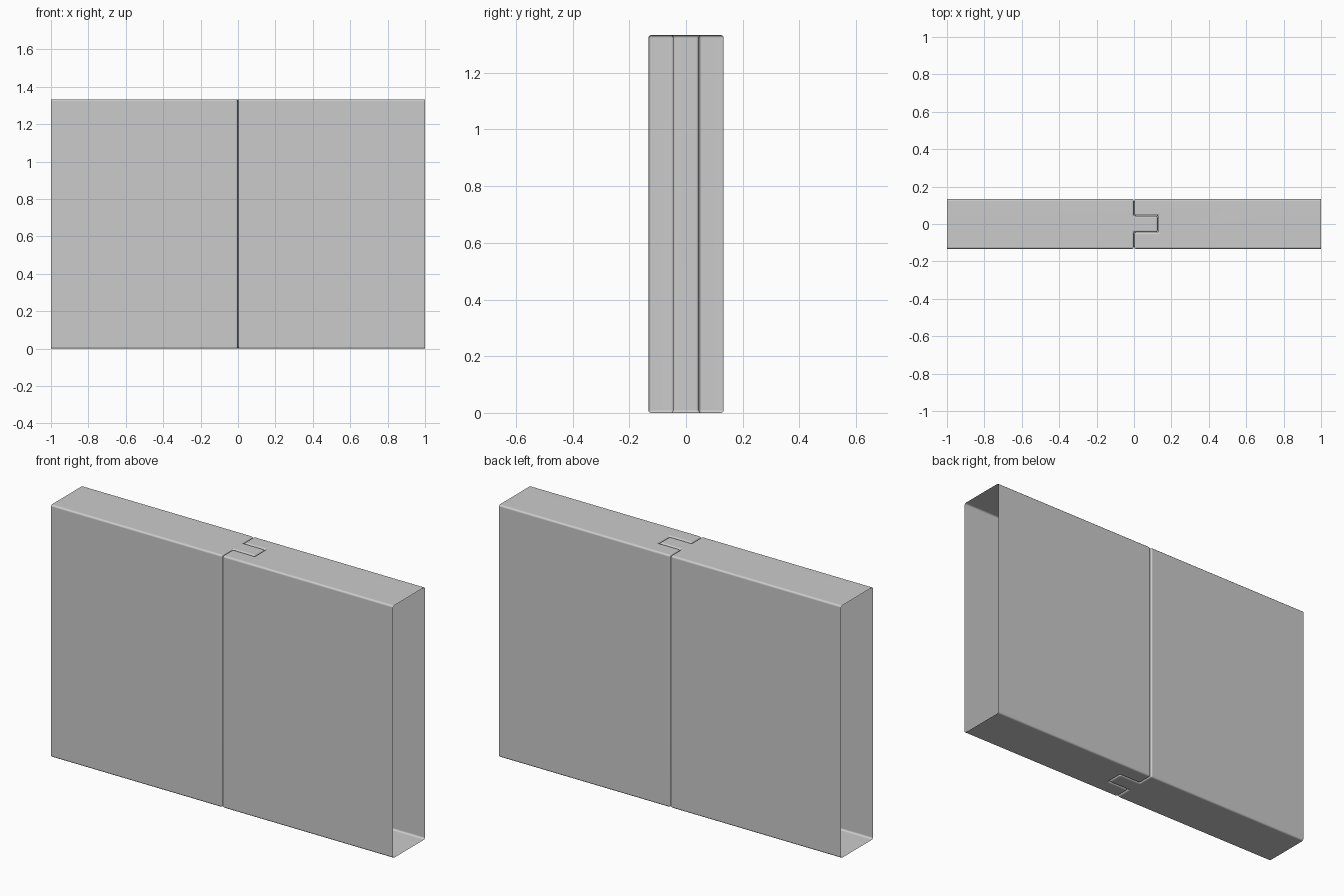
import bpy, bmesh
from mathutils import Vector

if "Cube" in bpy.data.objects:
    bpy.data.objects.remove(bpy.data.objects["Cube"])

LENGTH, HALF_T, HEIGHT = 1.0, 0.133, 1.333   # panel length, half thickness, height
KEY = 0.0445                                 # half width of tongue
BEVEL = 0.01


def panel(name, end_x, seam_x, key_w, key_x):
    # Plan outline: open outer end, stepped inner end (tongue or groove)
    half = [(end_x, HALF_T), (seam_x, HALF_T), (seam_x, key_w), (key_x, key_w)]
    outline = [(x, -y) for x, y in half] + half[::-1]

    bm = bmesh.new()
    base = bm.faces.new([bm.verts.new((x, y, 0)) for x, y in outline])
    ext = bmesh.ops.extrude_face_region(bm, geom=[base], use_keep_orig=True)
    top = [g for g in ext["geom"] if isinstance(g, bmesh.types.BMVert)]
    bmesh.ops.translate(bm, verts=top, vec=Vector((0, 0, HEIGHT)))
    bmesh.ops.recalc_face_normals(bm, faces=bm.faces)

    # Remove the outer end so the shell is open
    ends = [f for f in bm.faces if all(abs(v.co.x - end_x) < 1e-5 for v in f.verts)]
    bmesh.ops.delete(bm, geom=ends, context='FACES')

    # Round every remaining corner
    edges = [e for e in bm.edges if not e.is_boundary]
    bmesh.ops.bevel(bm, geom=edges, offset=BEVEL, offset_type='OFFSET',
                    segments=3, profile=0.5, affect='EDGES')

    mesh = bpy.data.meshes.new(name)
    bm.to_mesh(mesh)
    bm.free()
    mesh.polygons.foreach_set("use_smooth", [True] * len(mesh.polygons))
    obj = bpy.data.objects.new(name, mesh)
    bpy.context.collection.objects.link(obj)
    wn = obj.modifiers.new("clean_normals", 'WEIGHTED_NORMAL')
    wn.keep_sharp = True
    return obj


# Left panel carries the tongue, right panel the matching groove
panel("tongue_panel", -LENGTH, -0.001, KEY - 0.001, 0.127)
panel("groove_panel", LENGTH, 0.001, KEY + 0.001, 0.129)
